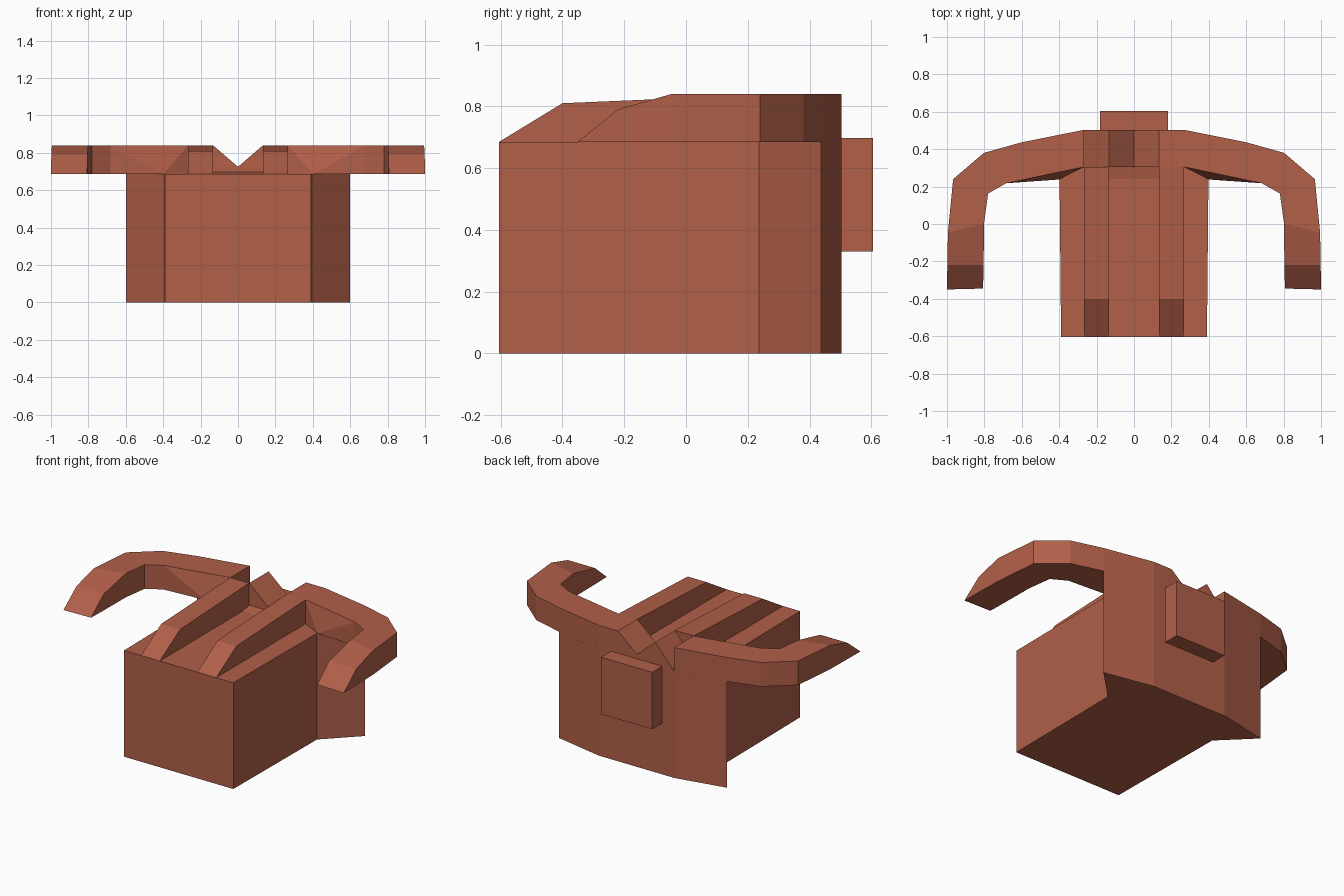
import bpy, bmesh

if "Cube" in bpy.data.objects:
    bpy.data.objects.remove(bpy.data.objects["Cube"])

clay = bpy.data.materials.new("terracotta")
clay.diffuse_color = (0.44, 0.115, 0.066, 1)
clay.use_nodes = True
clay.node_tree.nodes["Principled BSDF"].inputs["Base Color"].default_value = clay.diffuse_color

DECK, TOP = 0.685, 0.84   # top of the block, top of the arms


def finish(name, bm, mirror=False):
    bmesh.ops.recalc_face_normals(bm, faces=bm.faces)
    me = bpy.data.meshes.new(name)
    bm.to_mesh(me)
    bm.free()
    me.materials.append(clay)
    ob = bpy.data.objects.new(name, me)
    bpy.context.collection.objects.link(ob)
    if mirror:
        ob.modifiers.new("mirror", 'MIRROR').use_mirror_merge = False
    return ob


def prism(name, profile, axis, lo, hi, mirror=False):
    """Extrude a 2D profile along axis 0/1/2 from lo to hi."""
    bm = bmesh.new()

    def vert(p, d):
        c = list(p)
        c.insert(axis, d)
        return bm.verts.new(c)

    a = [vert(p, lo) for p in profile]
    b = [vert(p, hi) for p in profile]
    bm.faces.new(a)
    bm.faces.new(b)
    n = len(profile)
    for i in range(n):
        j = (i + 1) % n
        bm.faces.new((a[i], a[j], b[j], b[i]))
    return finish(name, bm, mirror)


# Main block with flared back
half = [(0.39, -0.605), (0.398, 0.236), (0.6, 0.437), (0.27, 0.503)]
prism("body_block", half + [(-x, y) for x, y in reversed(half)], 2, 0, DECK)

# Notched bridge joining the two arms
prism("notched_bridge",
      [(-0.268, DECK), (0.268, DECK), (0.268, TOP), (0.134, TOP),
       (0, 0.725), (-0.134, TOP)], 1, 0.305, 0.503)

# Low sill in front of the notch
prism("sill", [(0.24, DECK), (0.305, DECK), (0.305, 0.698)], 0, -0.134, 0.134)

# Two long rails with sloped noses
prism("rail", [(-0.605, DECK), (-0.4, 0.81), (0.305, TOP), (0.305, DECK)],
      0, 0.134, 0.268, True)

# Plate on the back
prism("back_plate", [(0.5, 0.33), (0.605, 0.33), (0.605, 0.697), (0.5, 0.697)],
      0, -0.182, 0.182)

# Curved arms: outer point, inner top point, inner bottom point, top height
sections = [
    ((0.268, 0.503), (0.268, 0.305), (0.268, 0.305), TOP),
    ((0.6, 0.437), (0.4, 0.278), (0.4, 0.238), TOP),
    ((0.803, 0.38), (0.683, 0.218), (0.683, 0.218), TOP),
    ((0.967, 0.24), (0.78, 0.163), (0.78, 0.163), TOP),
    ((0.995, -0.047), (0.802, 0.003), (0.802, 0.003), TOP),
    ((0.998, -0.22), (0.804, -0.22), (0.804, -0.22), 0.79),
    ((1.0, -0.35), (0.807, -0.345), (0.807, -0.345), DECK),
]
bm = bmesh.new()
rings = []
for outer, inner_top, inner_low, z in sections:
    low = [bm.verts.new((*outer, DECK)), bm.verts.new((*inner_low, DECK))]
    if z > DECK:
        rings.append([low[0], bm.verts.new((*outer, z)),
                      bm.verts.new((*inner_top, z)), low[1]])
    else:   # tip closes to an edge
        rings.append([low[0], low[0], low[1], low[1]])


def face(*vs):
    vs = list(dict.fromkeys(vs))
    if len(vs) > 2:
        bm.faces.new(vs)


bm.faces.new(rings[0])
for i, (a, b) in enumerate(zip(rings, rings[1:])):
    face(a[0], a[1], b[1], b[0])            # outer wall
    face(a[1], a[2], b[2], b[1])            # top
    face(a[3], a[0], b[0], b[3])            # underside
    if i == 0:                              # inner wall, leaning near the root
        face(a[2], a[3], b[3])
        face(a[2], b[3], b[2])
    else:
        face(a[2], a[3], b[2])
        face(a[3], b[3], b[2])
finish("curved_arm", bm, True)
